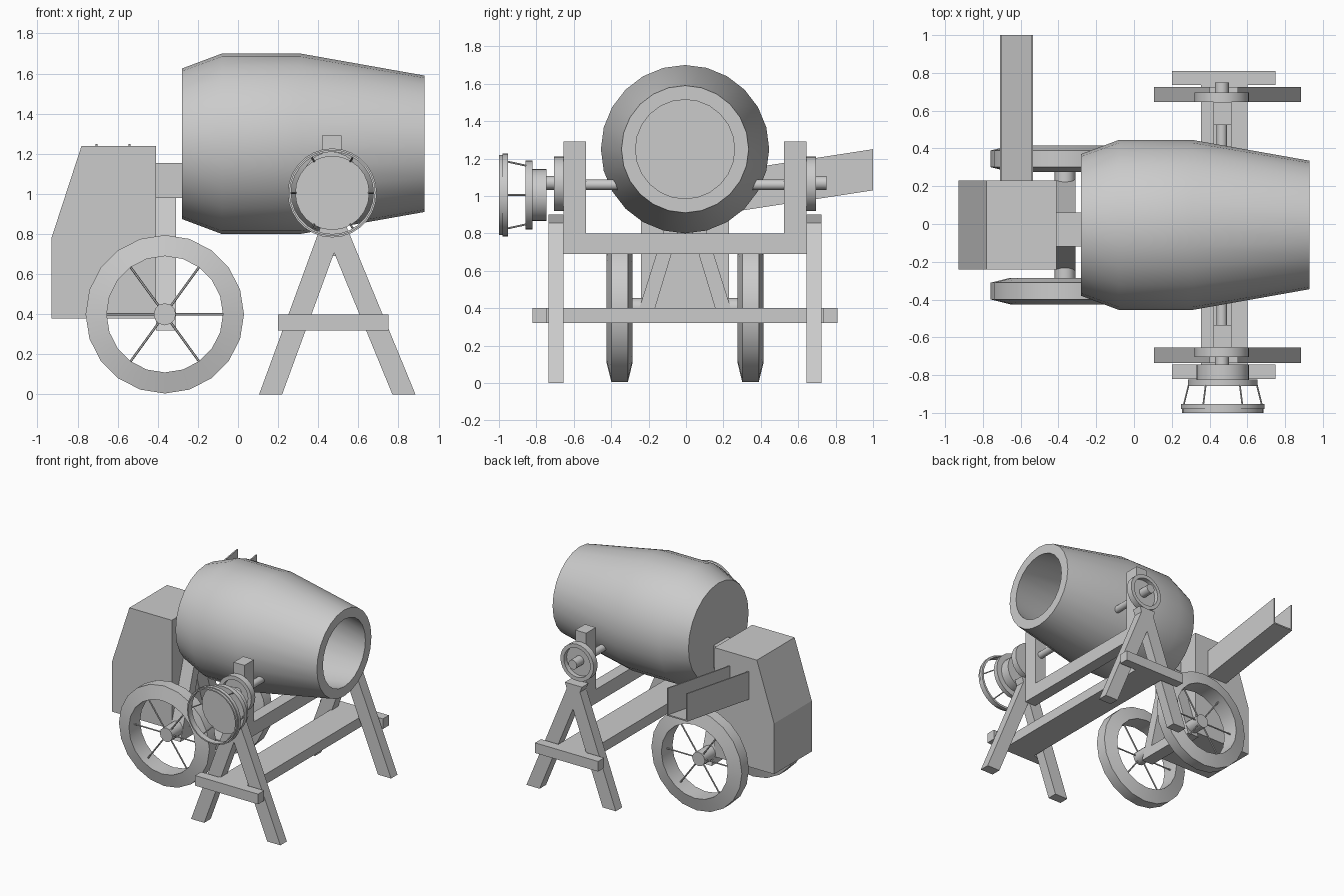
import bpy, bmesh, math
from mathutils import Vector

if "Cube" in bpy.data.objects:
    bpy.data.objects.remove(bpy.data.objects["Cube"], do_unlink=True)

grey = bpy.data.materials.new("plain grey")
grey.use_nodes = True
grey.diffuse_color = (0.6, 0.6, 0.6, 1)
grey.node_tree.nodes["Principled BSDF"].inputs["Base Color"].default_value = (0.6, 0.6, 0.6, 1)
Y0 = -0.005  # centre line of the machine


def finish(name, bm, smooth=False):
    bmesh.ops.recalc_face_normals(bm, faces=bm.faces)
    mesh = bpy.data.meshes.new(name)
    bm.to_mesh(mesh)
    bm.free()
    mesh.materials.append(grey)
    obj = bpy.data.objects.new(name, mesh)
    bpy.context.collection.objects.link(obj)
    if smooth:
        bpy.ops.object.select_all(action='DESELECT')
        obj.select_set(True)
        bpy.context.view_layer.objects.active = obj
        bpy.ops.object.shade_smooth_by_angle(angle=math.radians(35))
    return obj


def prism(name, profile, lo, hi, place):
    """Extrude a flat profile from lo to hi; place maps (u, v, depth) to a point."""
    bm = bmesh.new()
    rings = [[bm.verts.new(place(u, v, d)) for u, v in profile] for d in (lo, hi)]
    bm.faces.new(rings[0])
    bm.faces.new(rings[1])
    n = len(profile)
    for i in range(n):
        j = (i + 1) % n
        bm.faces.new((rings[0][i], rings[0][j], rings[1][j], rings[1][i]))
    return finish(name, bm)


def along_y(u, v, d):
    return (u, d, v)


def along_x(u, v, d):
    return (d, u, v)


def box(name, x, y, z):
    return prism(name, [(x[0], z[0]), (x[1], z[0]), (x[1], z[1]), (x[0], z[1])], y[0], y[1], along_y)


def lathe(name, profile, place, cu, cv, segs=24, closed=False):
    """Turn (depth, radius) points; closed makes a ring, otherwise the ends are capped."""
    bm = bmesh.new()
    rings = []
    for d, r in profile:
        angles = [2 * math.pi * k / segs for k in range(segs)]
        rings.append([bm.verts.new(place(cu + r * math.cos(a), cv + r * math.sin(a), d)) for a in angles])
    pairs = list(zip(rings, rings[1:]))
    if closed:
        pairs.append((rings[-1], rings[0]))
    else:
        bm.faces.new(rings[0])
        bm.faces.new(rings[-1])
    for a, b in pairs:
        for k in range(segs):
            j = (k + 1) % segs
            bm.faces.new((a[k], a[j], b[j], b[k]))
    return finish(name, bm, True)


def rod(name, a, b, radius):
    a, b = Vector(a), Vector(b)
    bm = bmesh.new()
    bmesh.ops.create_cone(bm, cap_ends=True, segments=6, radius1=radius, radius2=radius, depth=(b - a).length)
    turn = (b - a).to_track_quat('Z', 'Y')
    for v in bm.verts:
        v.co = turn @ v.co + (a + b) / 2
    return finish(name, bm, True)


# Hollow mixing drum, lying along x
lathe("drum", [(-0.28, 0.375), (-0.08, 0.45), (0.31, 0.45), (0.93, 0.34),
               (0.93, 0.265), (0.31, 0.38), (-0.08, 0.38), (-0.2, 0.31)], along_x, Y0, 1.25)

# Engine housing, drive block and rear frame
prism("engine_housing", [(-0.93, 0.38), (-0.41, 0.38), (-0.41, 1.24), (-0.78, 1.24), (-0.93, 0.78)],
      -0.24, 0.23, along_y)
box("drive_block", (-0.41, -0.28), (-0.12, 0.06), (0.98, 1.155))
box("rear_crossbar", (-0.41, -0.31), (-0.24, 0.23), (0.32, 0.4))

# Open chute rising to the back
for name, x0, x1, top in (("chute_floor", -0.71, -0.535, 0.01), ("chute_wall_right", -0.71, -0.7, 0.22),
                          ("chute_wall_left", -0.545, -0.535, 0.22)):
    prism(name, [(0.22, 0.91), (1, 1.03), (1, 1.03 + top), (0.22, 0.91 + top)], x0, x1, along_x)

for side, s in (("left", 1), ("right", -1)):
    def y(v):
        return Y0 + s * v

    # Rear frame leg
    prism("rear_leg_" + side, [(y(0.27), 0.32), (y(0.185), 0.32), (y(0), 0.93), (y(0), 1.0), (y(0.055), 1.0)],
          -0.41, -0.31, along_x)

    # Spoked wheel
    lathe("wheel_rim_" + side, [(y(0.28), 0.29), (y(0.306), 0.395), (y(0.394), 0.395), (y(0.42), 0.29)],
          along_y, -0.365, 0.4, 20, True)
    lathe("wheel_hub_" + side, [(y(0.215), 0.055), (y(0.37), 0.055)], along_y, -0.365, 0.4, 12)
    for deg in (0, 54, 126, 180, 234, 306):
        c, t = math.cos(math.radians(deg)), math.sin(math.radians(deg))
        rod("spoke_" + side, (-0.365, y(0.35), 0.4), (-0.365 + 0.295 * c, y(0.35), 0.4 + 0.295 * t), 0.006)

    # Trestle with its tie plank
    prism("trestle_rear_leg_" + side, [(0.105, 0), (0.22, 0), (0.55, 0.9), (0.435, 0.9)],
          y(0.65), y(0.73), along_y)
    prism("trestle_front_leg_" + side, [(0.77, 0), (0.885, 0), (0.515, 0.9), (0.4, 0.9)],
          y(0.65), y(0.73), along_y)
    box("tie_plank_" + side, (0.2, 0.75), (y(0.74), y(0.815)), (0.32, 0.4))

    # Cradle post, pivot shaft and recessed pulley
    box("cradle_post_" + side, (0.42, 0.515), (y(0.53), y(0.65)), (0.69, 1.29))
    lathe("pivot_shaft_" + side, [(y(0.355), 0.028), (y(0.54), 0.028)], along_y, 0.465, 1.06, 12)
    lathe("pulley_" + side, [(y(0.65), 0.145), (y(0.7), 0.145), (y(0.7), 0.115), (y(0.665), 0.115)],
          along_y, 0.465, 1.065)
    lathe("pulley_hub_" + side, [(y(0.65), 0.037), (y(0.755), 0.037)], along_y, 0.465, 1.07, 12)

# Beams joining the two trestles and the two posts
box("lower_beam", (0.355, 0.6), (Y0 - 0.74, Y0 + 0.74), (0.32, 0.4))
box("upper_beam", (0.42, 0.515), (Y0 - 0.54, Y0 + 0.54), (0.69, 0.8))

# Tilting handwheel with a caged rim
CX, CZ = 0.47, 1.005
lathe("handwheel_core", [(-0.745, 0.14), (-0.825, 0.14)], along_y, CX, CZ)
lathe("handwheel_plate", [(-0.822, 0.185), (-0.858, 0.185)], along_y, CX, CZ)
lathe("handwheel_rim", [(-0.952, 0.205), (-0.952, 0.222), (-0.98, 0.222), (-0.98, 0.215),
                        (-1.0, 0.215), (-1.0, 0.205)], along_y, CX, CZ, 28, True)
for k in range(6):
    c, t = math.cos(k * math.pi / 3), math.sin(k * math.pi / 3)
    rod("handwheel_bar", (CX + 0.18 * c, -0.85, CZ + 0.18 * t), (CX + 0.21 * c, -0.97, CZ + 0.21 * t), 0.005)
